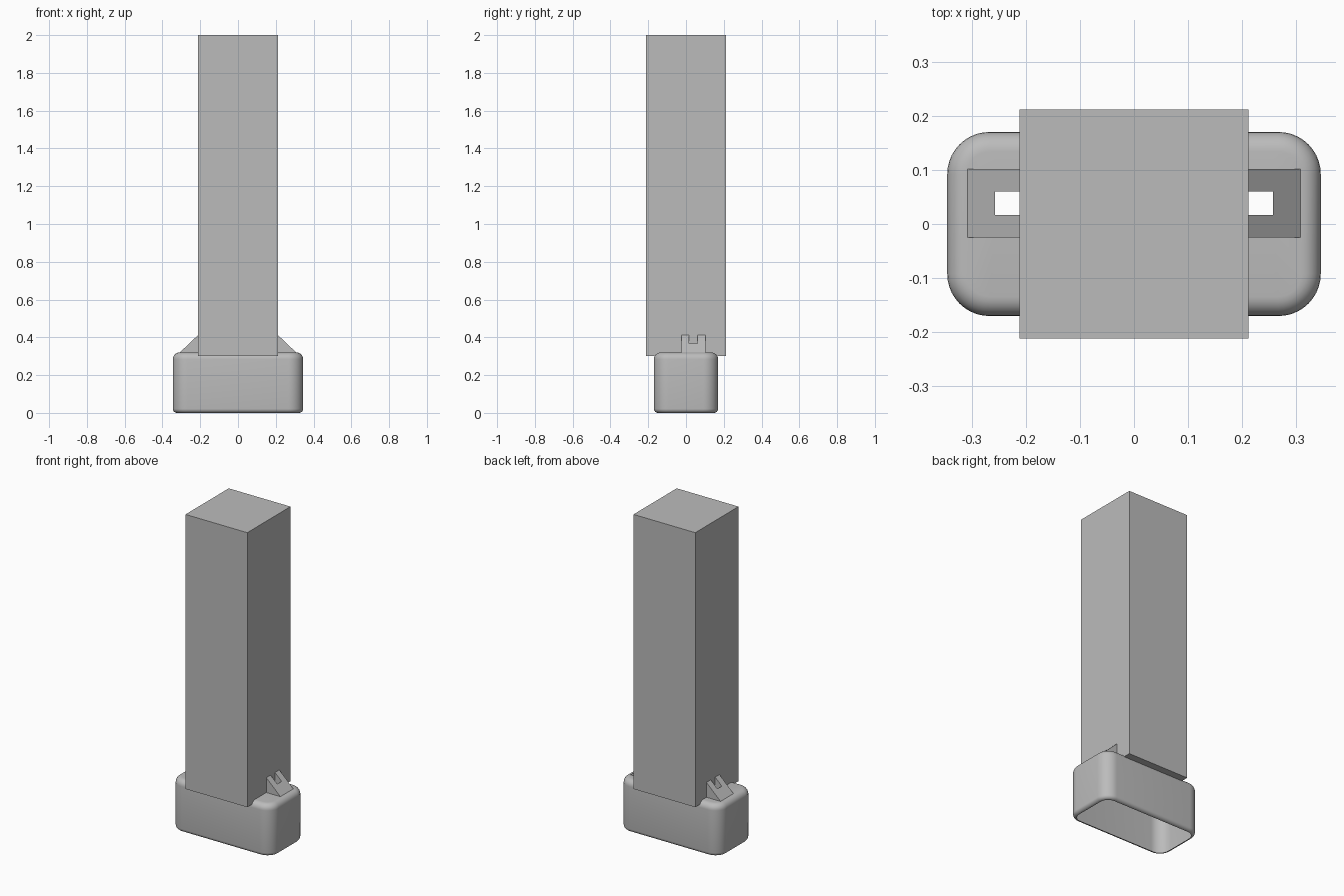
import bpy, bmesh, math

if "Cube" in bpy.data.objects:
    bpy.data.objects.remove(bpy.data.objects["Cube"])

GREY = bpy.data.materials.new("plain grey")
GREY.diffuse_color = (0.5, 0.5, 0.5, 1)
GREY.use_nodes = True
GREY.node_tree.nodes["Principled BSDF"].inputs["Base Color"].default_value = GREY.diffuse_color


def make_object(name, bm, smooth=False):
    bmesh.ops.recalc_face_normals(bm, faces=bm.faces)
    mesh = bpy.data.meshes.new(name)
    bm.to_mesh(mesh)
    bm.free()
    mesh.materials.append(GREY)
    ob = bpy.data.objects.new(name, mesh)
    bpy.context.collection.objects.link(ob)
    if smooth:
        bpy.ops.object.select_all(action='DESELECT')
        ob.select_set(True)
        bpy.context.view_layer.objects.active = ob
        bpy.ops.object.shade_smooth_by_angle(angle=math.radians(35))
    return ob


def rounded_ring(bm, hx, hy, r, z, seg=10):
    """Loop of vertices around a rounded rectangle."""
    ring = []
    for k, (sx, sy) in enumerate(((1, 1), (-1, 1), (-1, -1), (1, -1))):
        for i in range(seg + 1):
            a = math.pi / 2 * (k + i / seg)
            ring.append(bm.verts.new((sx * (hx - r) + r * math.cos(a),
                                      sy * (hy - r) + r * math.sin(a), z)))
    return ring


# Slot that passes through each wedge and the top of the base
SLOT_Y0, SLOT_Y1, SLOT_IN, SLOT_OUT = 0.017, 0.06, 0.19, 0.257

# Base: rounded shell, open underneath
HX, HY, R, TOP = 0.345, 0.17, 0.078, 0.32
LOW, HIGH, STEPS = 0.022, 0.036, 6
profile = []
for i in range(STEPS + 1):
    a = math.pi / 2 * i / STEPS
    profile.append((LOW * (1 - math.sin(a)), LOW * (1 - math.cos(a))))
for i in range(STEPS + 1):
    a = math.pi / 2 * i / STEPS
    profile.append((HIGH * (1 - math.cos(a)), TOP - HIGH * (1 - math.sin(a))))
bm = bmesh.new()
rings = [rounded_ring(bm, HX - d, HY - d, R - d, z) for d, z in profile]
for lo, hi in zip(rings, rings[1:]):
    for i in range(len(lo)):
        j = (i + 1) % len(lo)
        bm.faces.new((lo[i], lo[j], hi[j], hi[i]))
bm.faces.new(rings[-1])


def top_faces():
    return [f for f in bm.faces if all(v.co.z > TOP - 1e-5 for v in f.verts)]


# Cut the two slots in the top
cuts = [((s * x, 0, 0), (1, 0, 0)) for s in (-1, 1) for x in (SLOT_IN, SLOT_OUT)]
cuts += [((0, y, 0), (0, 1, 0)) for y in (SLOT_Y0, SLOT_Y1)]
for co, no in cuts:
    faces = top_faces()
    edges = {e for f in faces for e in f.edges}
    verts = {v for f in faces for v in f.verts}
    bmesh.ops.bisect_plane(bm, geom=faces + list(edges) + list(verts),
                           plane_co=co, plane_no=no)
holes = []
for f in top_faces():
    c = f.calc_center_median()
    if SLOT_IN < abs(c.x) < SLOT_OUT and SLOT_Y0 < c.y < SLOT_Y1:
        holes.append(f)
bmesh.ops.delete(bm, geom=holes, context='FACES')
make_object("base", bm, smooth=True)

# Column: plain tall box
bm = bmesh.new()
bmesh.ops.create_cube(bm, size=1)
for v in bm.verts:
    v.co.x *= 0.423
    v.co.y *= 0.423
    v.co.z = 0.30 if v.co.z < 0 else 2.0
make_object("column", bm)


# Wedges: sloped catches on each side, forked by the slot
def prism(bm, outline, y0, y1):
    a = [bm.verts.new((x, y0, z)) for x, z in outline]
    b = [bm.verts.new((x, y1, z)) for x, z in outline]
    bm.faces.new(a)
    bm.faces.new(b[::-1])
    for i in range(len(a)):
        j = (i + 1) % len(a)
        bm.faces.new((a[i], b[i], b[j], a[j]))


IN, OUT, FOOT, PEAK = 0.205, 0.31, 0.318, 0.418
mid = FOOT + (PEAK - FOOT) * (OUT - SLOT_OUT) / (OUT - IN)
for side, s in (("left", -1), ("right", 1)):
    bm = bmesh.new()
    full = [(s * IN, FOOT), (s * OUT, FOOT), (s * IN, PEAK)]
    tip = [(s * SLOT_OUT, FOOT), (s * OUT, FOOT), (s * SLOT_OUT, mid)]
    prism(bm, full, -0.025, SLOT_Y0)
    prism(bm, tip, SLOT_Y0, SLOT_Y1)
    prism(bm, full, SLOT_Y1, 0.102)
    make_object(side + "_wedge", bm)
